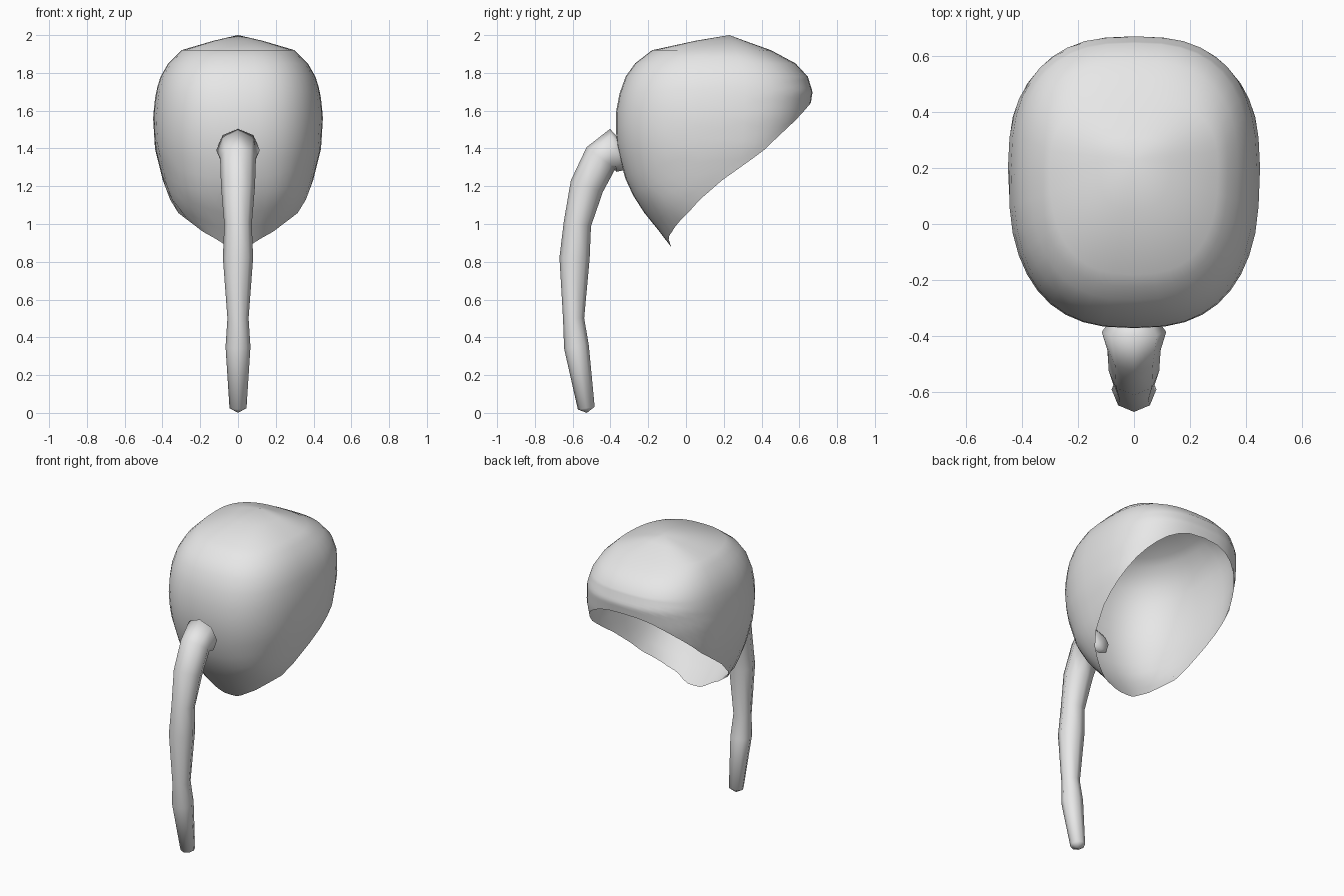
import bpy
import bmesh
from math import sin, cos, pi, copysign
from mathutils import Vector

cube = bpy.data.objects.get("Cube")
if cube:
    bpy.data.objects.remove(cube)

# One plain grey material
grey = bpy.data.materials.new("light grey")
grey.use_nodes = True
grey.diffuse_color = (0.8, 0.8, 0.8, 1)
grey.node_tree.nodes["Principled BSDF"].inputs["Base Color"].default_value = (0.8, 0.8, 0.8, 1)


def lookup(table, z):
    """Linear interpolation in rows of (z, values...), sorted by rising z."""
    if z <= table[0][0]:
        return table[0][1:]
    for low, high in zip(table, table[1:]):
        if z <= high[0]:
            t = (z - low[0]) / (high[0] - low[0])
            return [a + (b - a) * t for a, b in zip(low[1:], high[1:])]
    return table[-1][1:]


def loft(name, rings, start, end=None):
    """Join closed rings with quads, fanning to a point at the start and end."""
    bm = bmesh.new()
    loops = [[bm.verts.new(p) for p in ring] for ring in rings]
    count = len(loops[0])
    first = bm.verts.new(start)
    last = bm.verts.new(end) if end else None
    for i in range(count):
        j = (i + 1) % count
        bm.faces.new((first, loops[0][i], loops[0][j]))
        for up, down in zip(loops, loops[1:]):
            bm.faces.new((up[i], down[i], down[j], up[j]))
        if last:
            bm.faces.new((loops[-1][j], loops[-1][i], last))
    if last:
        bmesh.ops.recalc_face_normals(bm, faces=bm.faces)
    mesh = bpy.data.meshes.new(name)
    bm.to_mesh(mesh)
    bm.free()
    for face in mesh.polygons:
        face.use_smooth = True
    mesh.materials.append(grey)
    obj = bpy.data.objects.new(name, mesh)
    bpy.context.scene.collection.objects.link(obj)
    return obj


# Cap sections: height, front y, middle y, back y, half width
SECTIONS = [
    (0.88, -0.08, 0.12, 0.3, 0.18),
    (0.93, -0.12, 0.13, 0.33, 0.22),
    (1.0, -0.17, 0.15, 0.38, 0.27),
    (1.07, -0.23, 0.17, 0.43, 0.34),
    (1.2, -0.31, 0.19, 0.5, 0.39),
    (1.4, -0.365, 0.2, 0.6, 0.44),
    (1.57, -0.375, 0.2, 0.65, 0.45),
    (1.7, -0.35, 0.2, 0.67, 0.435),
    (1.78, -0.32, 0.2, 0.645, 0.41),
    (1.85, -0.27, 0.2, 0.58, 0.37),
    (1.92, -0.18, 0.2, 0.45, 0.3),
    (1.97, 0.05, 0.22, 0.31, 0.13),
    (2.0, 0.23, 0.23, 0.23, 0.0),
]
# Open rim seen from the side: height, y
RIM = [(0.88, -0.08), (0.93, -0.095), (1.0, -0.05), (1.07, 0.02), (1.16, 0.1),
       (1.24, 0.2), (1.38, 0.4), (1.57, 0.6), (1.64, 0.66), (1.66, 0.9)]
POWER = 2 / 2.6


def cap_point(angle, z):
    front, middle, back, width = lookup(SECTIONS, z)
    s, c = sin(angle), cos(angle)
    depth = middle - front if c > 0 else back - middle
    return (copysign(abs(s) ** POWER, s) * width,
            middle - copysign(abs(c) ** POWER, c) * depth, z)


def rim_height(angle):
    z = 1.8
    while z > 0.88 and cap_point(angle, z)[1] < lookup(RIM, z)[0]:
        z -= 0.002
    return max(z, 0.88)


# Cap: shared crown rings, then rings easing down to the slanted rim
angles = [2 * pi * i / 40 for i in range(40)]
rims = [rim_height(a) for a in angles]
rings = [[cap_point(a, z) for a in angles] for z in (1.97, 1.92, 1.885, 1.85, 1.78)]
for k in range(1, 11):
    rings.append([cap_point(a, 1.78 + (r - 1.78) * k / 10) for a, r in zip(angles, rims)])
loft("hair_cap", rings, (0, 0.23, 2))

# Ponytail: y, z, radius along its centre line
TAIL = [(-0.31, 1.35, 0.06), (-0.385, 1.39, 0.115), (-0.45, 1.35, 0.095),
        (-0.525, 1.2, 0.09), (-0.575, 1.0, 0.073), (-0.59, 0.82, 0.08),
        (-0.595, 0.5, 0.056), (-0.58, 0.35, 0.066), (-0.528, 0.025, 0.045)]
path = [Vector((0, y, z)) for y, z, r in TAIL]
tail_rings = []
for i, centre in enumerate(path):
    along = (path[min(i + 1, len(path) - 1)] - path[max(i - 1, 0)]).normalized()
    if i < 2:
        along = Vector((0, -1, -0.15)).normalized()
    across = Vector((1, 0, 0))
    normal = across.cross(along)
    tail_rings.append([centre + TAIL[i][2] * (across * cos(a) + normal * sin(a))
                       for a in [2 * pi * k / 8 for k in range(8)]])
loft("ponytail", tail_rings, (0, -0.305, 1.35), (0, -0.525, 0))
